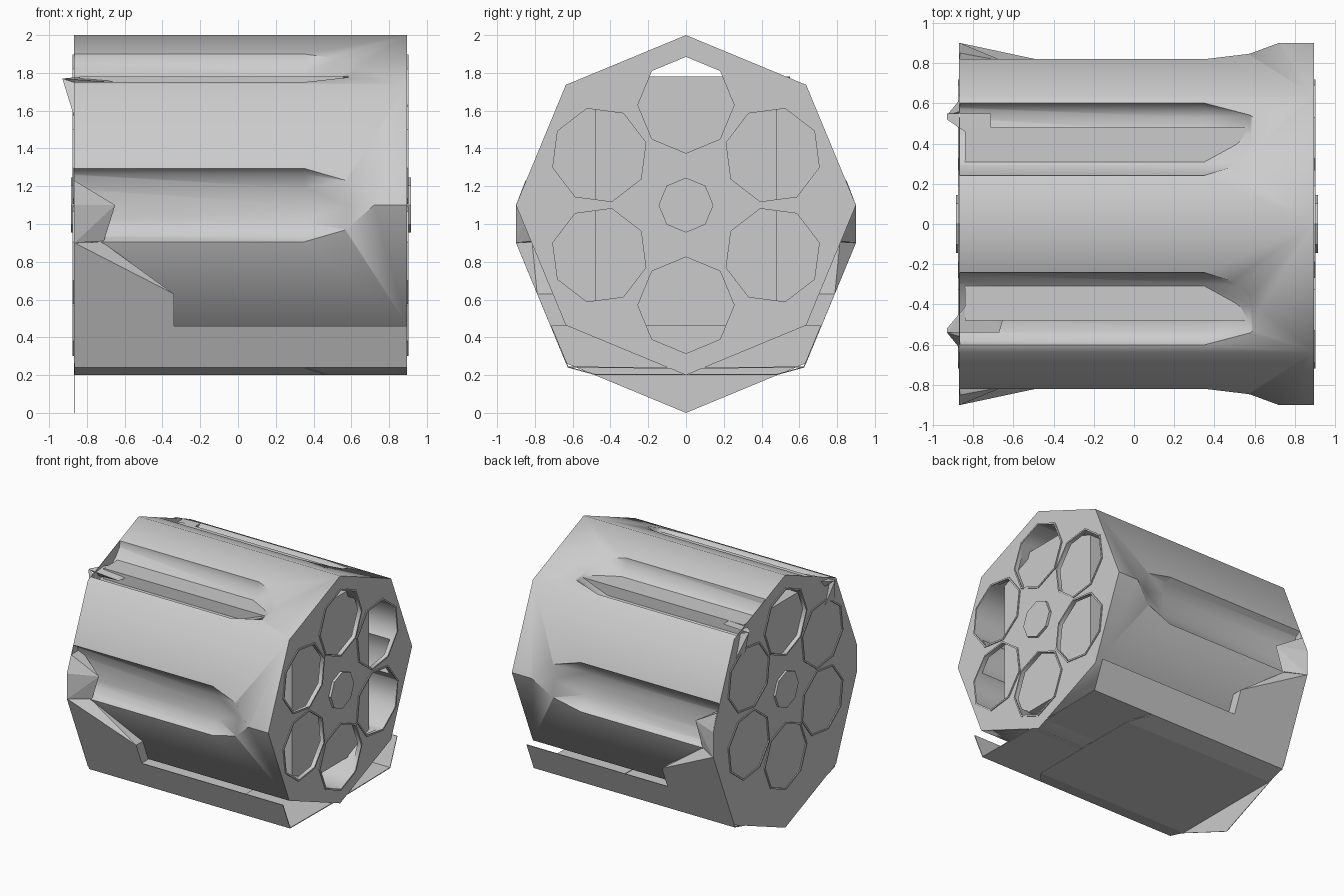
import bpy, bmesh, math
from mathutils import Matrix

cube = bpy.data.objects.get("Cube")
if cube:
    bpy.data.objects.remove(cube, do_unlink=True)

steel = bpy.data.materials.new("grey_steel")
steel.use_nodes = True
GREY = (0.6, 0.6, 0.6, 1)
steel.diffuse_color = GREY
steel.node_tree.nodes["Principled BSDF"].inputs["Base Color"].default_value = GREY

MID, R = 1.1, 0.9
BACK, FRONT = -0.865, 0.895


def finish(bm, name):
    bmesh.ops.recalc_face_normals(bm, faces=bm.faces)
    mesh = bpy.data.meshes.new(name)
    bm.to_mesh(mesh)
    bm.free()
    mesh.materials.append(steel)
    obj = bpy.data.objects.new(name, mesh)
    bpy.context.scene.collection.objects.link(obj)
    return obj


def extrude(points, offset, name):
    """Solid made by pushing one flat outline along an offset."""
    bm = bmesh.new()
    face = bm.faces.new([bm.verts.new(p) for p in points])
    new = bmesh.ops.extrude_face_region(bm, geom=[face], use_keep_orig=True)["geom"]
    verts = [v for v in new if isinstance(v, bmesh.types.BMVert)]
    bmesh.ops.translate(bm, verts=verts, vec=offset)
    return finish(bm, name)


def hull(points, name):
    bm = bmesh.new()
    for p in points:
        bm.verts.new(p)
    geom = bmesh.ops.convex_hull(bm, input=bm.verts)
    spare = [v for v in geom["geom_interior"] if isinstance(v, bmesh.types.BMVert)]
    bmesh.ops.delete(bm, geom=spare, context='VERTS')
    return finish(bm, name)


def octagon(r, y=0, z=MID, turn=0):
    return [(y + r * math.sin(turn + i * math.pi / 4), z + r * math.cos(turn + i * math.pi / 4))
            for i in range(8)]


def prism(outline, x0, x1, name):
    return extrude([(x0, y, z) for y, z in outline], (x1 - x0, 0, 0), name)


def cut(target, cutters):
    """Subtract the cutters, then remove them."""
    for c in cutters:
        mod = target.modifiers.new("cut", 'BOOLEAN')
        mod.operation, mod.solver, mod.object = 'DIFFERENCE', 'EXACT', c
    bpy.context.view_layer.update()
    graph = bpy.context.evaluated_depsgraph_get()
    mesh = bpy.data.meshes.new_from_object(target.evaluated_get(graph))
    target.modifiers.clear()
    target.data = mesh
    for c in cutters:
        bpy.data.objects.remove(c, do_unlink=True)


# Chamber layout: six octagonal holes around the axis
chambers = []
for i in range(6):
    a = i * math.pi / 3
    chambers.append((0.53 * math.sin(a), MID + 0.53 * math.cos(a), a))


def chamber_cutters(x0, x1):
    return [prism(octagon(0.26, y, z, a), x0, x1, "chamber_cutter") for y, z, a in chambers]


# Drum shell with six scooped flutes that run out to a point
drum = prism(octagon(R), BACK, FRONT, "drum_shell")
cutters = [prism(octagon(0.72), BACK + 0.03, FRONT - 0.03, "hollow_cutter")]
trough = [(0.195, 0.82), (0.165, 0.775), (0.09, 0.745), (0, 0.735)]
flute = [(x, t, r) for x in (-1, 0.35) for t, r in trough]
flute += [(0.58, 0.13, 0.85), (0.58, 0, 0.81), (0.72, 0, 0.9)]
for i in range(6):
    pts = [(x, s * t, r) for x, t, r in flute for s in (1, -1)]
    pts += [(x, t, 1.1) for x, t, r in pts]
    c = hull(set(pts), "flute_cutter")
    c.data.transform(Matrix.Translation((0, 0, MID))
                     @ Matrix.Rotation(math.pi / 6 + i * math.pi / 3, 4, 'X'))
    cutters.append(c)
cutters += chamber_cutters(-1, 1)
cut(drum, cutters)

bpy.ops.object.select_all(action='DESELECT')
drum.select_set(True)
bpy.context.view_layer.objects.active = drum
bpy.ops.object.shade_smooth_by_angle(angle=math.radians(46))

# Inner core block seen through the chambers
prism([(-0.48, 0.46), (0.48, 0.46), (0.48, 1.78), (-0.48, 1.78)], -0.84, 0.81, "inner_core")

# Rear cap: upper half of the drum outline, lower half dropped
DROP = 0.2
outline = octagon(R)
upper = [p for p in outline if p[1] > MID - 0.01]
lower = [(y, z - DROP) for y, z in outline if z < MID + 0.01]
upper.sort(key=lambda p: p[0])
lower.sort(key=lambda p: -p[0])
cap = prism(upper + lower, BACK - 0.004, BACK, "rear_cap")
cut(cap, chamber_cutters(-1, -0.8))
for y, z, a in chambers[1:]:
    prism(octagon(0.262, y, z, a), BACK, BACK + 0.005, "rear_chamber_plate")

# Thin raised rims around the chambers and the central bosses
for y, z, a in chambers:
    for x in (FRONT, BACK - 0.011):
        rim = prism(octagon(0.268, y, z, a), x, x + 0.007, "chamber_rim")
        cut(rim, [prism(octagon(0.255, y, z, a), x - 0.1, x + 0.1, "rim_cutter")])
prism(octagon(0.145), FRONT, 0.915, "front_boss")
prism(octagon(0.145), BACK - 0.02, BACK, "rear_boss")


def side_y(z):
    """Half width of the dropped outline at a height."""
    return 0.636 + (z - 0.264) * 0.415


# Lower casing on both sides
LOW = 0.24
for s in (-1, 1):
    edge = s * side_y(LOW)

    def on_side(points):
        return [(x, s * side_y(z), z) for x, z in points]

    extrude(on_side([(BACK, LOW), (FRONT, LOW), (FRONT, 0.46), (BACK, 0.46)]),
            (0, -s * 0.006, 0), "lower_side_plate")
    outer = on_side([(BACK, 0.46), (-0.34, 0.46), (-0.34, 0.63), (BACK, 0.9)])
    inner = [(x, y - s * 0.085, z) for x, y, z in outer]
    hull(outer + inner + [(-0.72, s * 0.815, 0.905)], "side_wedge")
    extrude([(BACK, edge, LOW), (0.35, edge, LOW), (0.47, s * 0.48, 0.2),
             (BACK, s * 0.48, 0.2)], (0, 0, 0.006), "lower_slope_plate")
    extrude([(0.3, edge, LOW), (FRONT, edge, LOW), (FRONT, s * 0.06, LOW - 0.006),
             (0.3, s * 0.06, LOW - 0.006)], (0, 0, 0.006), "lower_front_plate")
    # Ramp closing the rear of the side flute
    hull([(BACK, s * 0.9, 0.9), (BACK, s * 0.9, 1.1), (BACK, s * 0.85, 1.23),
          (-0.65, s * 0.81, 1.1), (-0.71, s * 0.81, 0.91), (BACK, s * 0.73, 0.9),
          (BACK, s * 0.73, 1.23), (-0.75, s * 0.73, 1.1)], "flute_ramp")

# Flat underside
extrude([(BACK, -0.48, 0.2), (0.47, -0.48, 0.2), (0.47, 0.48, 0.2), (BACK, 0.48, 0.2)],
        (0, 0, 0.006), "underside_plate")

# Small jagged slivers at the upper rear edge
hull([(-0.93, 0.52, 1.77), (-0.93, 0.55, 1.77), (-0.71, 0.55, 1.78), (-0.71, 0.37, 1.78),
      (-0.71, 0.5, 1.75), (-0.87, 0.5, 1.75)], "rear_sliver_back")
hull([(-0.93, -0.52, 1.77), (-0.93, -0.54, 1.77), (-0.67, -0.54, 1.75), (-0.63, -0.4, 1.75),
      (-0.72, -0.32, 1.78), (-0.83, -0.4, 1.78), (-0.87, -0.5, 1.72)], "rear_sliver_front")
for s in (-1, 1):
    hull([(-0.93, s * 0.54, 1.77), (BACK, s * 0.56, 1.75), (BACK, s * 0.62, 1.56),
          (BACK, s * 0.5, 1.56)], "rear_spike")
